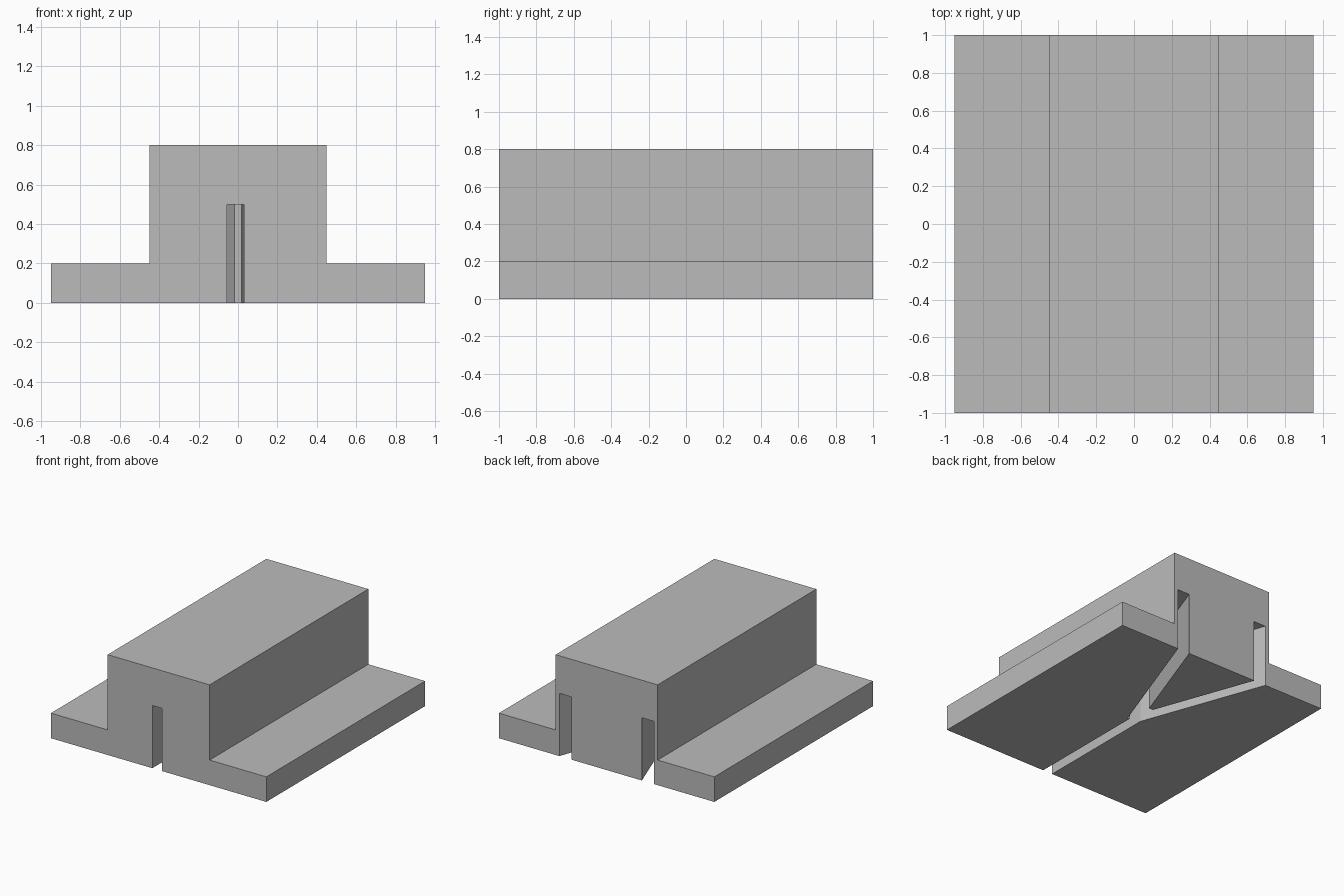
import bpy, bmesh, math
from mathutils import Matrix, Vector

cube = bpy.data.objects.get("Cube")
if cube:
    bpy.data.objects.remove(cube, do_unlink=True)

grey = bpy.data.materials.new("plain_grey")
grey.use_nodes = True
grey.diffuse_color = (0.5, 0.5, 0.5, 1)
grey.node_tree.nodes["Principled BSDF"].inputs["Base Color"].default_value = (0.5, 0.5, 0.5, 1)


def make_object(name, bm):
    bmesh.ops.recalc_face_normals(bm, faces=bm.faces)
    mesh = bpy.data.meshes.new(name)
    bm.to_mesh(mesh)
    bm.free()
    mesh.materials.append(grey)
    obj = bpy.data.objects.new(name, mesh)
    bpy.context.collection.objects.link(obj)
    return obj


def slot_cutter(name, x, width, y0, y1, angle=0):
    """Upright box along y, turned about the origin, reaching below the base."""
    bm = bmesh.new()
    bmesh.ops.create_cube(bm, size=1)
    bmesh.ops.scale(bm, vec=(width, y1 - y0, SLOT_HEIGHT + 0.2), verts=bm.verts)
    bmesh.ops.translate(bm, vec=(x, (y0 + y1) / 2, SLOT_HEIGHT / 2 - 0.1), verts=bm.verts)
    bmesh.ops.rotate(bm, cent=(0, 0, 0), verts=bm.verts,
                     matrix=Matrix.Rotation(math.radians(angle), 3, 'Z'))
    return make_object(name, bm)


SLOT_HEIGHT = 0.5

# Flanged block: stepped profile extruded front to back
half = [(0.95, 0), (0.95, 0.2), (0.45, 0.2), (0.45, 0.8)]
outline = half + [(-x, z) for x, z in reversed(half)]
bm = bmesh.new()
face = bm.faces.new([bm.verts.new((x, -1, z)) for x, z in outline])
sweep = bmesh.ops.extrude_face_region(bm, geom=[face])
bmesh.ops.translate(bm, vec=Vector((0, 2, 0)),
                    verts=[v for v in sweep["geom"] if isinstance(v, bmesh.types.BMVert)])
block = make_object("flanged_block", bm)

# Y-shaped channel: one stem at the front, two arms to the back
cutters = [slot_cutter("stem_slot", -0.013, 0.085, -1.2, 0.195),
           slot_cutter("left_arm_slot", 0, 0.1, 0, 1.3, -20),
           slot_cutter("right_arm_slot", 0, 0.1, 0, 1.3, 20)]
for cutter in cutters:
    cutter.hide_render = True
    mod = block.modifiers.new(cutter.name, 'BOOLEAN')
    mod.operation = 'DIFFERENCE'
    mod.solver = 'EXACT'
    mod.object = cutter

# Bake the cuts and drop the cutters
bpy.context.view_layer.update()
evaluated = block.evaluated_get(bpy.context.evaluated_depsgraph_get())
carved = bpy.data.meshes.new_from_object(evaluated)
block.modifiers.clear()
block.data = carved
for cutter in cutters:
    bpy.data.objects.remove(cutter, do_unlink=True)
